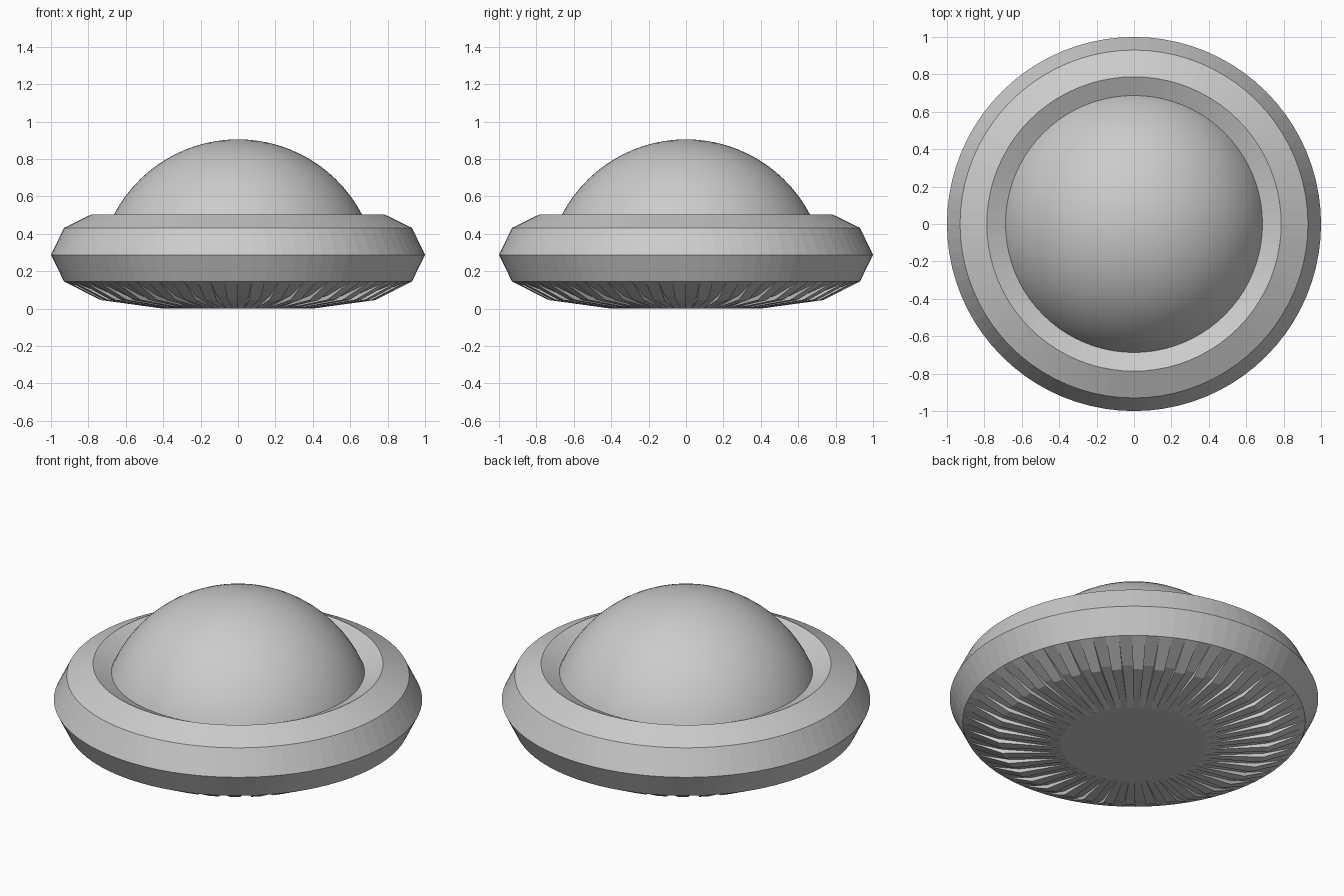
import bpy, bmesh
from math import cos, sin, tau, asin

if "Cube" in bpy.data.objects:
    bpy.data.objects.remove(bpy.data.objects["Cube"])

SEG = 80


def ring_pts(bm, r, z, n=SEG):
    return [bm.verts.new((r * cos(tau * i / n), r * sin(tau * i / n), z)) for i in range(n)]


def bridge(bm, a, b):
    n = len(a)
    for i in range(n):
        j = (i + 1) % n
        bm.faces.new((a[i], a[j], b[j], b[i]))


def finish(bm, name, smooth=None):
    bmesh.ops.recalc_face_normals(bm, faces=bm.faces)
    me = bpy.data.meshes.new(name)
    bm.to_mesh(me)
    bm.free()
    ob = bpy.data.objects.new(name, me)
    bpy.context.collection.objects.link(ob)
    if smooth:
        bpy.ops.object.select_all(action='DESELECT')
        ob.select_set(True)
        bpy.context.view_layer.objects.active = ob
        bpy.ops.object.shade_smooth_by_angle(angle=smooth)
    return ob


# Faceted rim, tucked under the dome on the inside
bm = bmesh.new()
profile = [(0.93, 0.145), (1.0, 0.288), (0.93, 0.432), (0.787, 0.502), (0.645, 0.432)]
loops = [ring_pts(bm, r, z) for r, z in profile]
for a, b in zip(loops, loops[1:]):
    bridge(bm, a, b)
finish(bm, "outer_rim")

# Dome: cap of a sphere cut off inside the rim
bm = bmesh.new()
R, cz, base = 0.748, 0.157, 0.40
start, rows = asin((base - cz) / R), 16
loops = []
for k in range(rows):
    t = start + (tau / 4 - start) * k / rows
    loops.append(ring_pts(bm, R * cos(t), cz + R * sin(t)))
for a, b in zip(loops, loops[1:]):
    bridge(bm, a, b)
top = bm.verts.new((0, 0, cz + R))
for i in range(SEG):
    bm.faces.new((loops[-1][i], loops[-1][(i + 1) % SEG], top))
finish(bm, "dome", 0.6)

# Ribbed underside: alternating raised and recessed radial panels
bm = bmesh.new()
inner = ring_pts(bm, 0.40, 0.0)
rib = ring_pts(bm, 0.735, 0.046)
groove = ring_pts(bm, 0.735, 0.070)
outer = ring_pts(bm, 0.93, 0.145)
for i in range(SEG):
    j = (i + 1) % SEG
    mid = rib if i % 2 else groove
    bm.faces.new((inner[i], inner[j], mid[j], mid[i]))
    bm.faces.new((mid[i], mid[j], outer[j], outer[i]))
    bm.faces.new((inner[i], rib[i], groove[i]))
    bm.faces.new((outer[i], rib[i], groove[i]))
bm.faces.new(inner)
finish(bm, "ribbed_underside")
